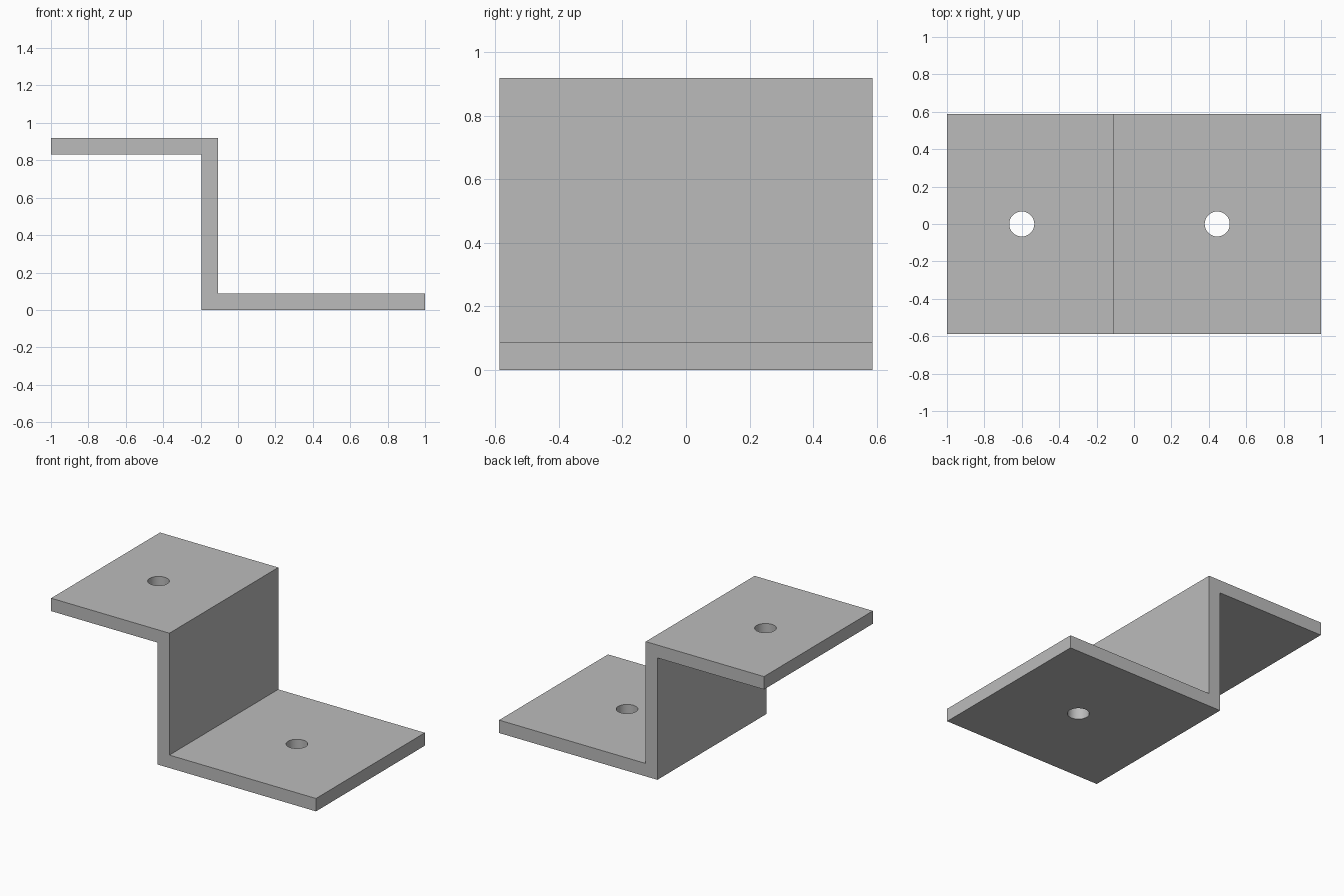
import bpy
import bmesh

cube = bpy.data.objects.get("Cube")
if cube:
    bpy.data.objects.remove(cube, do_unlink=True)

HALF_DEPTH = 0.587
HEIGHT = 0.92
THICK = 0.088
WEB_LEFT, WEB_RIGHT = -0.195, -0.107
HOLE_RADIUS = 0.067

# Plain grey metal
grey = bpy.data.materials.new("grey_metal")
grey.use_nodes = True
colour = (0.5, 0.5, 0.5, 1)
grey.diffuse_color = colour
grey.node_tree.nodes["Principled BSDF"].inputs["Base Color"].default_value = colour

# Z-shaped profile extruded along the depth
profile = [(-1, HEIGHT), (-1, HEIGHT - THICK), (WEB_LEFT, HEIGHT - THICK), (WEB_LEFT, 0),
           (1, 0), (1, THICK), (WEB_RIGHT, THICK), (WEB_RIGHT, HEIGHT)]
bm = bmesh.new()
face = bm.faces.new([bm.verts.new((x, -HALF_DEPTH, z)) for x, z in profile])
extruded = bmesh.ops.extrude_face_region(bm, geom=[face])["geom"]
bmesh.ops.translate(bm, vec=(0, 2 * HALF_DEPTH, 0),
                    verts=[v for v in extruded if isinstance(v, bmesh.types.BMVert)])
bmesh.ops.recalc_face_normals(bm, faces=bm.faces)
mesh = bpy.data.meshes.new("z_bracket")
bm.to_mesh(mesh)
bm.free()
mesh.materials.append(grey)
bracket = bpy.data.objects.new("z_bracket", mesh)
bpy.context.collection.objects.link(bracket)


# Bolt hole through one flange
def drill(x, z):
    bpy.ops.mesh.primitive_cylinder_add(vertices=48, radius=HOLE_RADIUS, depth=THICK * 3,
                                        location=(x, 0, z))
    cutter = bpy.context.object
    cutter.name = "hole_cutter"
    cutter.hide_render = True
    cutter.data.materials.append(grey)
    cut = bracket.modifiers.new("bolt_hole", "BOOLEAN")
    cut.operation = "DIFFERENCE"
    cut.solver = "EXACT"
    cut.object = cutter
    bpy.context.view_layer.objects.active = bracket
    bpy.ops.object.modifier_apply(modifier=cut.name)
    bpy.data.objects.remove(cutter, do_unlink=True)


drill(-0.6, HEIGHT - THICK / 2)
drill(0.445, THICK / 2)

# Smooth hole walls, crisp edges
bpy.ops.object.select_all(action="DESELECT")
bracket.select_set(True)
bpy.context.view_layer.objects.active = bracket
bpy.ops.object.shade_smooth_by_angle()
